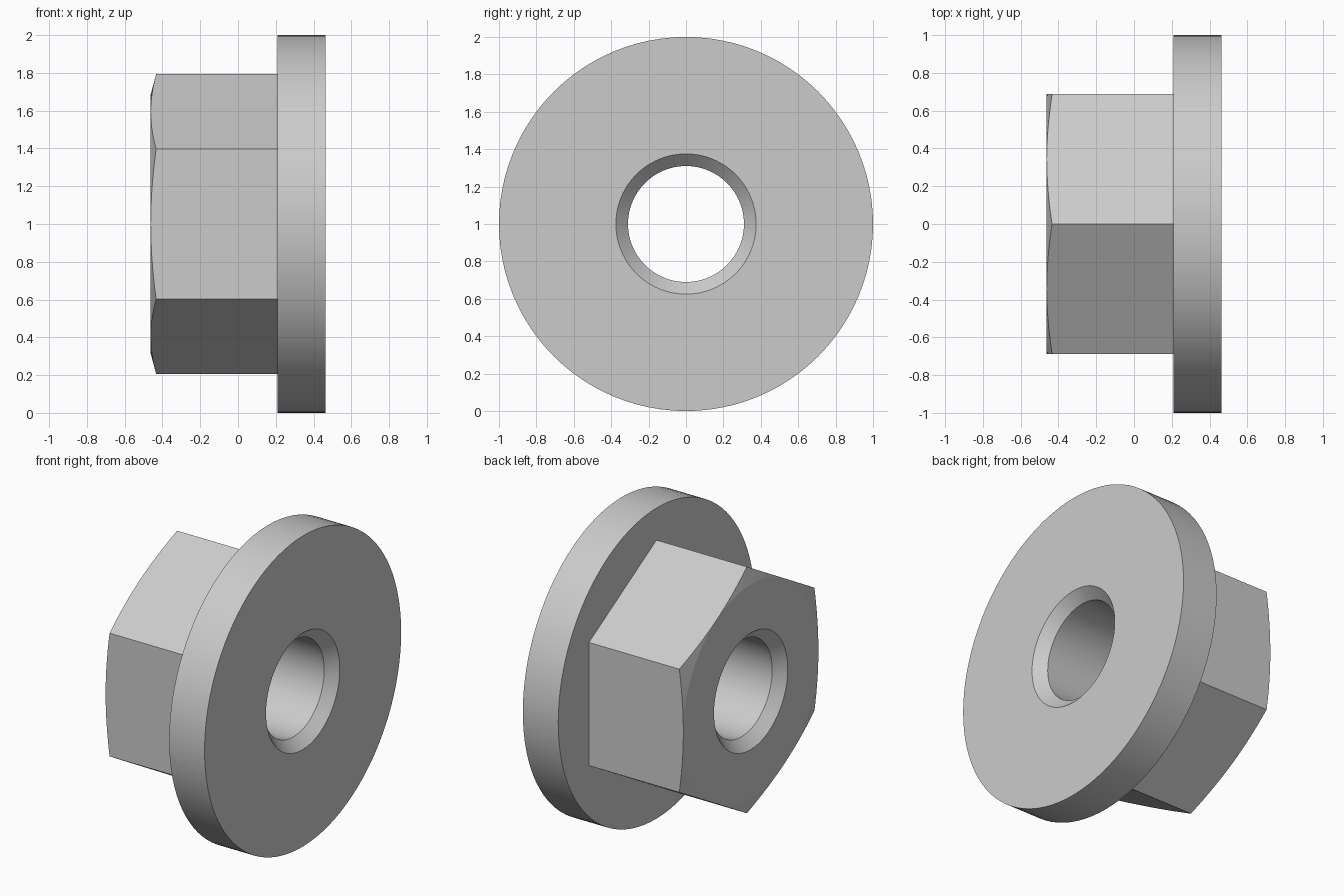
import bpy, bmesh
from math import cos, sin, pi, radians, tan

if "Cube" in bpy.data.objects:
    bpy.data.objects.remove(bpy.data.objects["Cube"])

N = 96                      # segments around the axis
END = 0.462                 # half length along x
FLANGE_X = 0.21             # back face of the flange
APOTHEM = 0.687             # half the hexagon's width across flats
BORE, MOUTH = 0.31, 0.375   # hole radius and its chamfered mouth
CH = MOUTH - BORE


def hex_r(a):
    """Hexagon radius at angle a, with corners at the top and bottom."""
    return APOTHEM / cos((a % (pi / 3)) - pi / 6)


def hex_edge(a):
    """Edge where the 15 degree conical chamfer meets the hexagon."""
    r = hex_r(a)
    return r, -END + (r - APOTHEM) * tan(radians(15))


# Closed profile of (radius, x), each a function of the angle
profile = [
    lambda a: (MOUTH, -END),
    lambda a: (APOTHEM, -END),
    hex_edge,
    lambda a: (hex_r(a), FLANGE_X),
    lambda a: (1.0, FLANGE_X),
    lambda a: (1.0, END),
    lambda a: (MOUTH, END),
    lambda a: (BORE, END - CH),
    lambda a: (BORE, -END + CH),
]

# Sweep the profile around the x axis
bm = bmesh.new()
rings = []
for point in profile:
    ring = []
    for i in range(N):
        a = 2 * pi * i / N
        r, x = point(a)
        ring.append(bm.verts.new((x, r * sin(a), 1 + r * cos(a))))
    rings.append(ring)
for k, ring in enumerate(rings):
    nxt = rings[(k + 1) % len(rings)]
    for i in range(N):
        j = (i + 1) % N
        bm.faces.new((ring[i], ring[j], nxt[j], nxt[i]))

# The chamfer vanishes at the middle of each flat
bmesh.ops.remove_doubles(bm, verts=bm.verts, dist=1e-5)
bmesh.ops.recalc_face_normals(bm, faces=bm.faces)
mesh = bpy.data.meshes.new("flange_nut")
bm.to_mesh(mesh)
bm.free()

nut = bpy.data.objects.new("flange_nut", mesh)
bpy.context.collection.objects.link(nut)
bpy.context.view_layer.objects.active = nut
nut.select_set(True)
bpy.ops.object.shade_smooth_by_angle(angle=radians(10))
